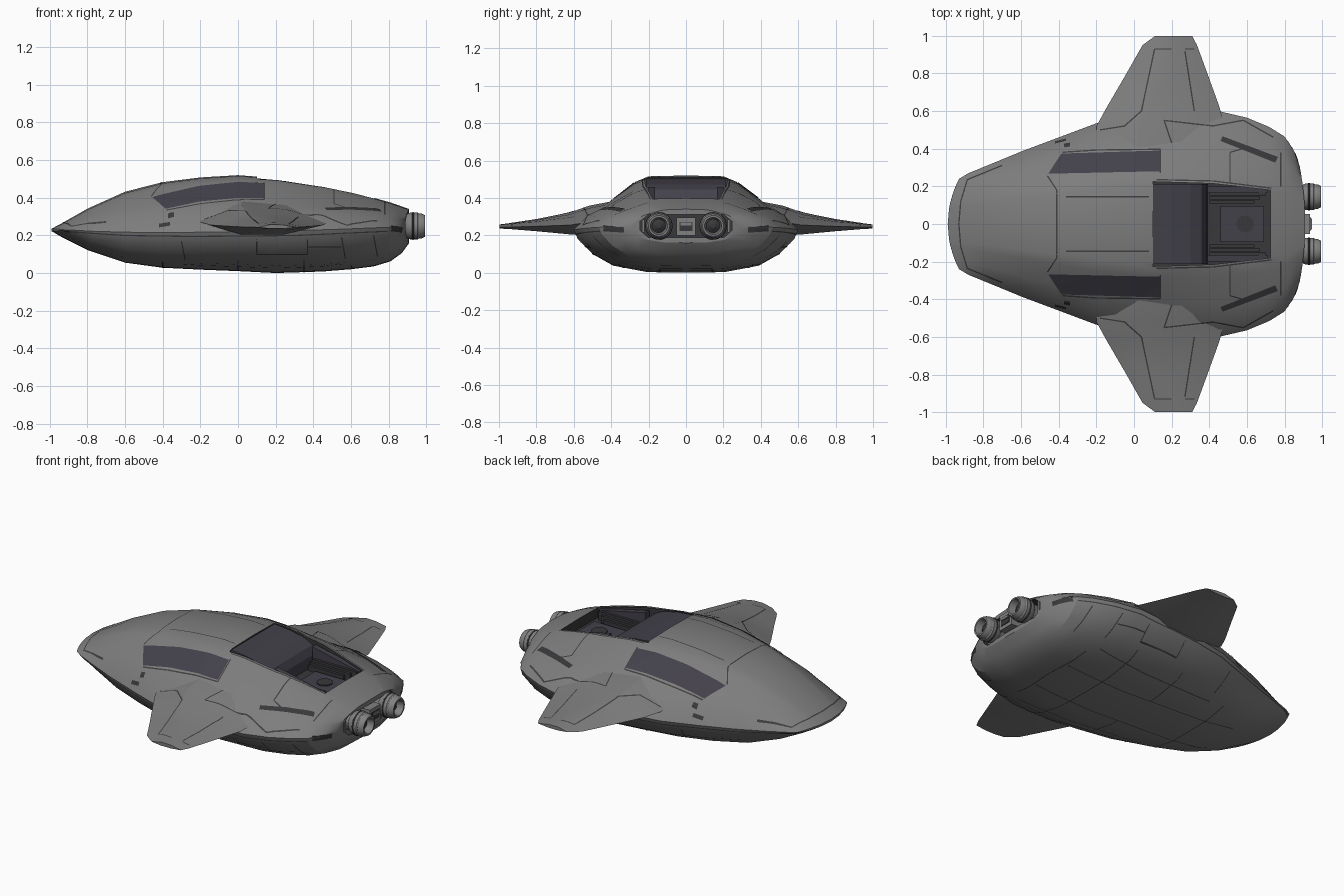
import bpy, bmesh, math
from mathutils import Vector
from mathutils.bvhtree import BVHTree

if "Cube" in bpy.data.objects:
    bpy.data.objects.remove(bpy.data.objects["Cube"])


def material(name, rgb):
    m = bpy.data.materials.new(name)
    m.diffuse_color = (*rgb, 1)
    m.use_nodes = True
    m.node_tree.nodes["Principled BSDF"].inputs["Base Color"].default_value = m.diffuse_color
    return m


HULL = material("hull grey", (0.205, 0.205, 0.205))
GLASS = material("tinted glass", (0.056, 0.052, 0.068))
DARK = material("dark recess", (0.04, 0.04, 0.044))
LINE = material("panel line", (0.05, 0.05, 0.052))
METAL = material("engine metal", (0.22, 0.22, 0.225))


def finish(name, bm, mats, angle=None, mat_index=0):
    bmesh.ops.recalc_face_normals(bm, faces=bm.faces)
    me = bpy.data.meshes.new(name)
    for f in bm.faces:
        f.material_index = mat_index
    bm.to_mesh(me)
    bm.free()
    for m in mats:
        me.materials.append(m)
    ob = bpy.data.objects.new(name, me)
    bpy.context.collection.objects.link(ob)
    if angle:
        smooth(ob, angle)
    return ob


def smooth(ob, angle):
    bpy.ops.object.select_all(action='DESELECT')
    ob.select_set(True)
    bpy.context.view_layer.objects.active = ob
    bpy.ops.object.shade_smooth_by_angle(angle=math.radians(angle))


def skin(bm, rings):
    rings = [[bm.verts.new(p) for p in r] for r in rings]
    n = len(rings[0])
    for a, b in zip(rings, rings[1:]):
        for i in range(n):
            bm.faces.new((a[i], a[(i + 1) % n], b[(i + 1) % n], b[i]))
    return rings


def prism(name, pts, axis, a, b, mats, mat_index=0):
    """Extrude a 2D outline along x, y or z from a to b."""
    put = {'x': lambda u, v, t: (t, u, v), 'y': lambda u, v, t: (u, t, v),
           'z': lambda u, v, t: (u, v, t)}[axis]
    bm = bmesh.new()
    for r in skin(bm, [[put(u, v, t) for u, v in pts] for t in (a, b)]):
        bm.faces.new(r)
    return finish(name, bm, mats, None, mat_index)


def box(name, x0, x1, y0, y1, z0, z1, mat):
    return prism(name, [(x0, y0), (x1, y0), (x1, y1), (x0, y1)], 'z', z0, z1, [mat])


def lathe(name, prof, y, z, mat, n=28):
    """Spin (x, radius) points around an axis along x."""
    bm = bmesh.new()
    rings = skin(bm, [[(x, y + r * math.cos(2 * math.pi * i / n), z + r * math.sin(2 * math.pi * i / n))
                       for i in range(n)] for x, r in prof])
    bm.faces.new(rings[0])
    bm.faces.new(rings[-1])
    return finish(name, bm, [mat], 30)


# Hull: half-section shape (width fraction, round height, stepped height)
SECTION = [(0, 1, 1), (.35, .96, .985), (.47, .89, .89), (.72, .64, .52), (.87, .40, .34), (1, 0, 0),
           (.965, -.22, -.22), (.84, -.56, -.56), (.66, -.83, -.83), (.35, -.985, -.985), (0, -1, -1)]
# x, half width, top, waist, bottom, plan bend, stepped amount
STATIONS = [(-.99, .24, .236, .23, .222, .06, 0), (-.93, .27, .268, .228, .187, .05, 0),
            (-.8, .315, .342, .222, .122, .03, .1), (-.6, .385, .432, .217, .055, 0, .3),
            (-.4, .46, .483, .215, .028, 0, .6), (-.2, .535, .508, .217, .018, 0, .9),
            (0, .57, .52, .22, .01, 0, 1), (.2, .59, .505, .222, 0, 0, 1),
            (.45, .6, .462, .23, .008, 0, 1), (.6, .565, .43, .235, .02, 0, .9),
            (.72, .515, .40, .24, .035, 0, .7), (.81, .465, .375, .243, .062, -.01, .4),
            (.87, .39, .354, .247, .105, -.02, .1), (.91, .31, .34, .25, .16, -.03, 0)]
rings = []
for x, w, zt, zw, zb, bend, k in STATIONS:
    half = []
    for f, r, s in SECTION:
        h = r + (s - r) * k
        half.append((x + bend * f * f, f * w, zw + h * ((zt - zw) if h > 0 else (zw - zb))))
    rings.append(half + [(px, -py, pz) for px, py, pz in half[-2:0:-1]])
bm = bmesh.new()
vr = skin(bm, rings)
for ring in (vr[0], vr[-1]):
    for sgn in (1, -1):
        for i in range(5):
            idx = [i, i + 1, 9 - i, 10 - i]
            idx = idx if i < 4 else [4, 5, 6]
            bm.faces.new([ring[(sgn * j) % 20] for j in idx])
hull = finish("hull", bm, [HULL, DARK])

# Openings: rear cockpit well and engine bay
well = prism("well_cutter", [(.1, -.225), (.42, -.215), (.725, -.18), (.725, .18), (.42, .215), (.1, .225)],
             'z', .335, .7, [HULL, DARK], 1)
bay = prism("bay_cutter", [(-.245, .225), (-.2, .187), (.2, .187), (.245, .225), (.245, .275),
                           (.2, .311), (-.2, .311), (-.245, .275)], 'x', .83, 1.1, [HULL, DARK], 1)
bpy.context.view_layer.objects.active = hull
for cutter in (well, bay):
    mod = hull.modifiers.new("opening", 'BOOLEAN')
    mod.operation = 'DIFFERENCE'
    mod.solver = 'EXACT'
    mod.object = cutter
    bpy.ops.object.modifier_apply(modifier=mod.name)
    bpy.data.objects.remove(cutter)
smooth(hull, 22)

# Wings: y, leading x, trailing x, middle z, top z, bottom z
WING = [(.38, -.2, .5, .30, .385, .22), (.52, -.2, .48, .27, .358, .205), (.62, -.145, .455, .255, .322, .205),
        (.8, -.04, .39, .248, .287, .222), (.95, .045, .335, .244, .264, .234), (.998, .11, .31, .243, .258, .236)]
wings = []
for side, label in ((1, "left"), (-1, "right")):
    bm = bmesh.new()
    wr = skin(bm, [[(a + (b - a) * t, side * y, z) for t, z in
                    ((0, zm), (.32, zt), (.65, zt - (zt - zm) * .15), (1, zm), (.65, zb), (.3, zb))]
                   for y, a, b, zm, zt, zb in WING])
    bm.faces.new(wr[0])
    bm.faces.new(wr[-1])
    wings.append(finish("wing_" + label, bm, [HULL], 20))

# Surface lookup for plates that hug the shell
shell = bmesh.new()
for ob in [hull] + wings:
    shell.from_mesh(ob.data)
tree = BVHTree.FromBMesh(shell)


def plates(name, quads, axis, mat, off=.002, nv=1, step=.03):
    """Project 2D quads on to the shell along an axis, mirrored left and right."""
    bm = bmesh.new()
    for q in quads:
        q = [Vector(p) for p in q]
        nu = max(1, int((q[1] - q[0]).length / step))
        for s in (1, -1):
            grid = []
            for i in range(nu + 1):
                row = []
                for j in range(nv + 1):
                    u, v = q[0].lerp(q[1], i / nu).lerp(q[3].lerp(q[2], i / nu), j / nv)
                    o, d = {'top': ((u, s * v, 2), (0, 0, -1)), 'bottom': ((u, s * v, -2), (0, 0, 1)),
                            'side': ((u, 2 * s, v), (0, -s, 0)), 'rear': ((2, s * u, v), (-1, 0, 0))}[axis]
                    loc, nor, _, _ = tree.ray_cast(Vector(o), Vector(d))
                    if loc is not None:
                        loc = loc + nor * (off if nor.dot(Vector(d)) < 0 else -off)
                    row.append(loc)
                grid.append(row)
            for i in range(nu):
                for j in range(nv):
                    c = [grid[i][j], grid[i + 1][j], grid[i + 1][j + 1], grid[i][j + 1]]
                    if None in c or max((p - c[0]).length for p in c) > .1:
                        continue
                    bm.faces.new([bm.verts.new(p) for p in c])
    bmesh.ops.remove_doubles(bm, verts=bm.verts, dist=.0002)
    return finish(name, bm, [mat])


def lines(paths, w=.007):
    out = []
    for path in paths:
        for a, b in zip(path, path[1:]):
            a, b = Vector(a), Vector(b)
            n = Vector((a.y - b.y, b.x - a.x)).normalized() * w / 2
            out.append((a - n, b - n, b + n, a + n))
    return out


# Side windows, vents and small intakes
plates("side_windows", [((-.455, .265), (.135, .278), (.135, .388), (-.385, .372))], 'top', GLASS, .004, 8)
plates("upper_vents", [((.46, .44), (.75, .325), (.765, .355), (.47, .465))], 'top', DARK, .003, 3)
plates("rear_vents", [((.33, .215), (.44, .222), (.44, .25), (.33, .243))], 'rear', DARK, .003, 2)
plates("nose_intakes", [((-.42, .425), (-.36, .44), (-.36, .452), (-.42, .437)),
                        ((-.37, .405), (-.34, .41), (-.34, .43), (-.37, .425))], 'top', DARK, .003, 2)

# Panel lines
plates("top_panel_lines", lines([
    [(-.93, 0), (-.92, .12), (-.885, .235), (-.7, .31)],
    [(-.41, 0), (-.41, .18), (-.46, .255)], [(-.36, .145), (.08, .145)],
    [(-.38, .38), (-.2, .392), (.14, .396), (.14, .27)], [(.12, .235), (.42, .228), (.73, .19)],
    [(.51, .22), (.51, .38), (.58, .40)], [(.2, .43), (.16, .55), (.42, .52)], [(.42, .52), (.58, .55), (.74, .46)],
    [(-.18, .5), (-.05, .52), (.04, .6), (.11, .93), (.2, .93)], [(.27, .92), (.32, .6)], [(.27, .93), (.32, .93)],
    [(.78, .2), (.78, .38)]]), 'top', LINE)
plates("side_panel_lines", lines([
    [(-.92, .222), (-.6, .2), (-.25, .195), (.3, .2), (.85, .225)], [(.1, .18), (.1, .1), (.37, .1), (.37, .18)],
    [(.37, .14), (.55, .14)], [(.55, .19), (.57, .08)], [(.72, .2), (.74, .09)], [(-.3, .17), (-.28, .07)]],
    .006), 'side', LINE)
plates("belly_panel_lines", lines([
    [(-.6, .14), (.6, .14)], [(-.4, 0), (-.4, .3)], [(.0, .14), (.0, .42)], [(.35, 0), (.35, .45)],
    [(-.3, .3), (.55, .36)], [(.62, 0), (.6, .3)]], .006), 'bottom', LINE)
shell.free()

# Rear canopy glass and its side strips
prism("rear_canopy", [(.101, .33), (.101, .503), (.2, .494), (.3, .473), (.36, .444), (.385, .40), (.39, .33)],
      'y', -.212, .212, [GLASS])
for s, label in ((1, "left"), (-1, "right")):
    prism("canopy_strip_" + label, [(.39, .33), (.39, .458), (.71, .388), (.71, .33)],
          'y', s * .165, s * .2, [GLASS])
    for i in range(3):
        box(f"well_rib_{label}_{i}", .4, .70 - .03 * i, s * (.15 - .02 * i), s * (.166 - .02 * i),
            .33, .39 - .012 * i, DARK)

# Well floor hatch
box("well_hatch", .46, .69, -.095, .095, .33, .352, GLASS)
prism("hatch_disc", [(.59 + .045 * math.cos(t * math.pi / 12), .045 * math.sin(t * math.pi / 12))
                     for t in range(24)], 'z', .35, .358, [DARK])

# Engines and the block between them
for s, label in ((1, "left"), (-1, "right")):
    y = s * .145
    lathe("engine_" + label, [(.82, .052), (.89, .056), (.9, .066), (.915, .071), (.955, .071), (.962, .066),
                              (.975, .066), (.995, .056), (.995, .046), (.95, .036)], y, .25, METAL)
    lathe("engine_core_" + label, [(.945, .037), (.953, .037), (.97, .012)], y, .25, DARK)
    lathe("engine_ring_" + label, [(.925, .071), (.927, .0735), (.933, .0735), (.935, .071)], y, .25, LINE)
    box("bay_strut_" + label, .82, .89, s * .222, s * .236, .215, .285, METAL)
box("engine_block", .82, .935, -.052, .052, .2, .295, METAL)
box("engine_block_panel", .93, .939, -.036, .036, .222, .272, DARK)
box("engine_block_cap", .93, .945, -.03, .03, .252, .268, METAL)
